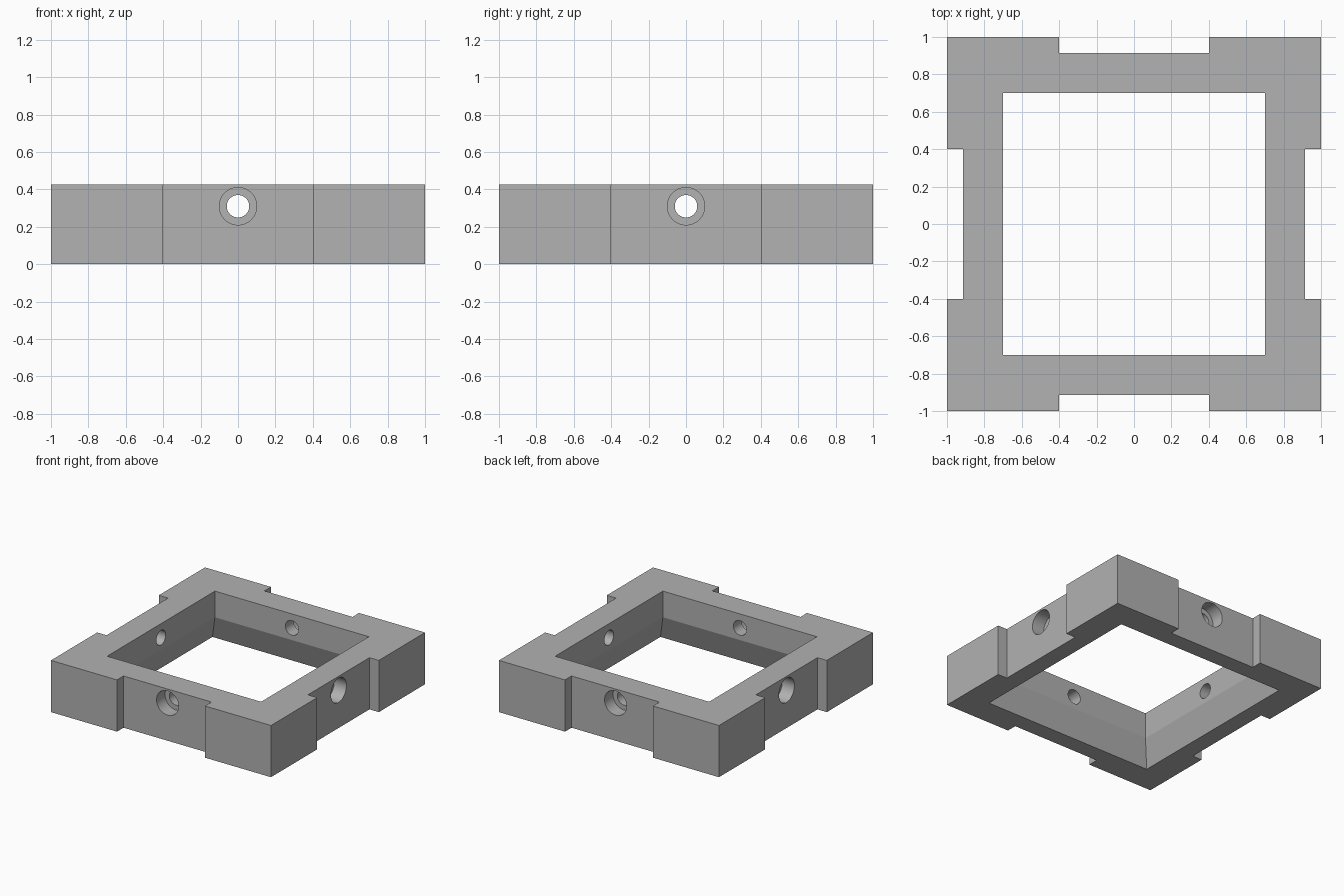
import bpy, bmesh, math
from mathutils import Matrix, Vector

if "Cube" in bpy.data.objects:
    bpy.data.objects.remove(bpy.data.objects["Cube"])

HEIGHT = 0.425
HOLE_Z = 0.31

grey = bpy.data.materials.new("mid grey")
grey.diffuse_color = (0.445, 0.445, 0.445, 1)
grey.use_nodes = True
grey.node_tree.nodes["Principled BSDF"].inputs["Base Color"].default_value = grey.diffuse_color


def finish(name, bm):
    bmesh.ops.recalc_face_normals(bm, faces=bm.faces[:])
    mesh = bpy.data.meshes.new(name)
    bm.to_mesh(mesh)
    bm.free()
    mesh.materials.append(grey)
    ob = bpy.data.objects.new(name, mesh)
    bpy.context.collection.objects.link(ob)
    return ob


def loft(name, rings):
    """Closed solid through rings with equal numbers of points."""
    bm = bmesh.new()
    loops = [[bm.verts.new(p) for p in ring] for ring in rings]
    n = len(loops[0])
    for a, b in zip(loops, loops[1:]):
        for i in range(n):
            j = (i + 1) % n
            bm.faces.new((a[i], a[j], b[j], b[i]))
    bm.faces.new(loops[0][::-1])
    bm.faces.new(loops[-1])
    return finish(name, bm)


def cut(target, cutter):
    cutter.hide_render = True
    mod = target.modifiers.new("cut", 'BOOLEAN')
    mod.operation = 'DIFFERENCE'
    mod.solver = 'EXACT'
    mod.object = cutter
    bpy.context.view_layer.objects.active = target
    bpy.ops.object.modifier_apply(modifier=mod.name)
    bpy.data.objects.remove(cutter)


# Outer outline: one side with a shallow recess, repeated four times
side = [(-1, -1), (-0.4, -1), (-0.4, -0.915), (0.4, -0.915), (0.4, -1)]
outline = []
for k in range(4):
    turn = Matrix.Rotation(k * math.pi / 2, 2)
    outline += [turn @ Vector(p) for p in side]
frame = loft("square_frame", [[(p.x, p.y, z) for p in outline] for z in (0, HEIGHT)])

# Central opening: straight above, flared towards the bottom
flare = 0.075 / 0.21
rings = []
for z, r in ((-0.1, 0.775 + 0.1 * flare), (0.21, 0.70), (HEIGHT + 0.1, 0.70)):
    rings.append([(-r, -r, z), (r, -r, z), (r, r, z), (-r, r, z)])
cut(frame, loft("opening_cutter", rings))

# Counterbored screw hole in the middle of each side
for k in range(4):
    turn = Matrix.Rotation(k * math.pi / 2, 3, 'Z')
    rings = []
    for y, r in ((-1.1, 0.1), (-0.805, 0.1), (-0.805, 0.06), (-0.5, 0.06)):
        rings.append([turn @ Vector((r * math.cos(t), y, HOLE_Z + r * math.sin(t)))
                      for t in (i * math.tau / 48 for i in range(48))])
    cut(frame, loft("hole_cutter", rings))

# Smooth bores, sharp edges elsewhere
bpy.ops.object.select_all(action='DESELECT')
frame.select_set(True)
bpy.context.view_layer.objects.active = frame
bpy.ops.object.shade_smooth_by_angle(angle=math.radians(15))
